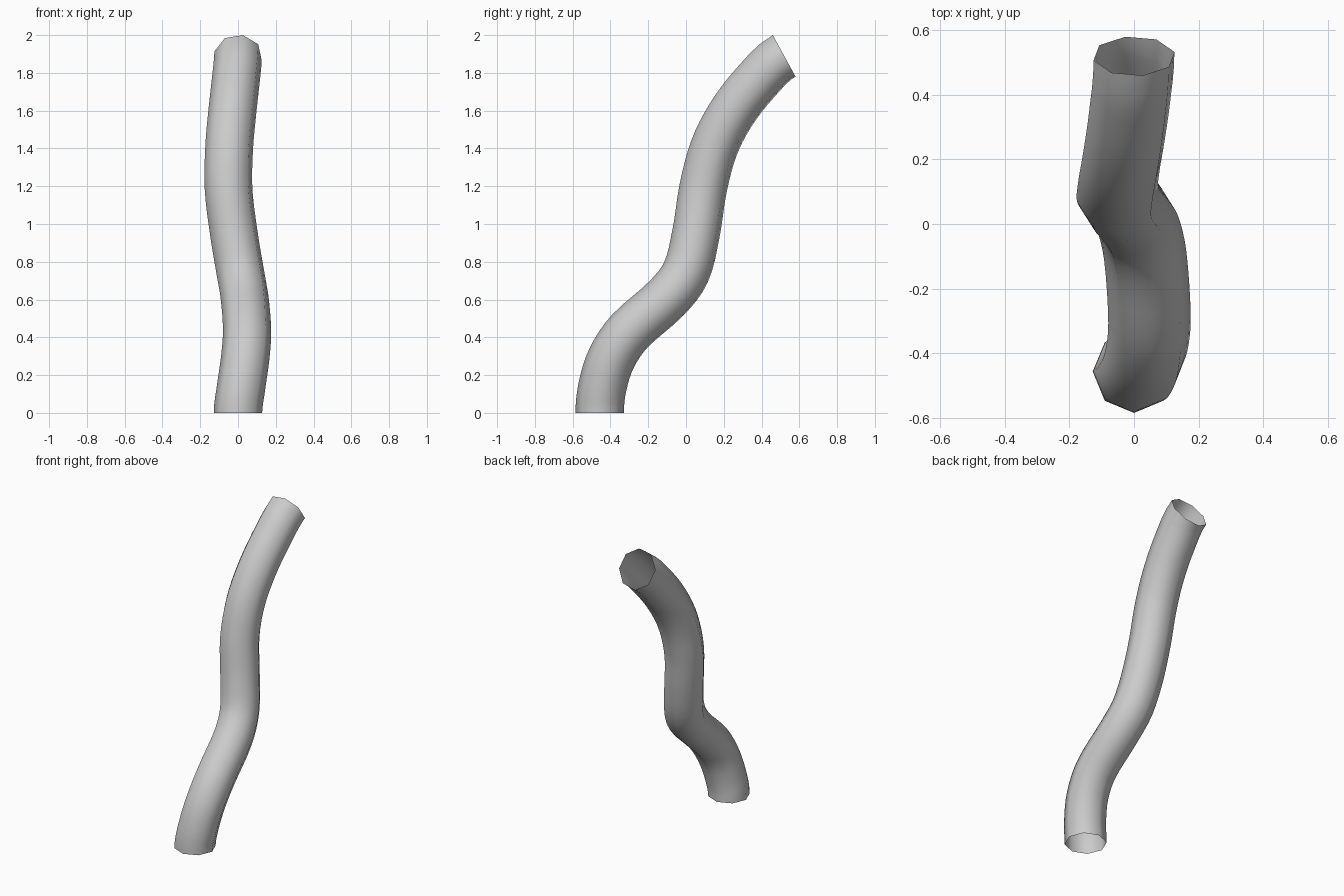
import bpy, bmesh, math
from mathutils import Vector

if "Cube" in bpy.data.objects:
    bpy.data.objects.remove(bpy.data.objects["Cube"])

RADIUS, SIDES, STEPS = 0.128, 8, 4

# Centre line of the tube
path = [Vector(p) for p in [
    (0, -.457, 0), (.017, -.442, .14), (.038, -.394, .29), (.048, -.30, .43),
    (.035, -.10, .61), (.012, 0, .745), (-.022, .053, .95), (-.05, .09, 1.185),
    (-.047, .147, 1.40), (-.032, .235, 1.575), (-.014, .36, 1.74), (0, .52, 1.89)]]
start_dir, end_dir = Vector((0, 0, 1)), Vector((0, .88, .48)).normalized()


def tangents(pts):
    """Catmull-Rom style unit directions with fixed ends."""
    inner = [(b - a).normalized() for a, b in zip(pts, pts[2:])]
    return [start_dir] + inner + [end_dir]


def smooth_path(pts):
    dirs, out = tangents(pts), []
    for i in range(len(pts) - 1):
        a, b = pts[i], pts[i + 1]
        length = (b - a).length
        for s in range(STEPS):
            t = s / STEPS
            out.append(a * (2*t**3 - 3*t**2 + 1) + b * (3*t**2 - 2*t**3)
                       + dirs[i] * length * (t**3 - 2*t**2 + t)
                       + dirs[i + 1] * length * (t**3 - t**2))
    return out + [pts[-1]]


# Sweep an octagon along the path without twisting; both ends stay open
bm = bmesh.new()
centres = smooth_path(path)
side, previous, rings = Vector((1, 0, 0)), start_dir, []
for c, d in zip(centres, tangents(centres)):
    side = previous.rotation_difference(d) @ side
    side = (side - d * side.dot(d)).normalized()
    up, previous = d.cross(side), d
    rings.append([bm.verts.new(c + RADIUS * (side * math.cos(a) + up * math.sin(a)))
                  for a in (2 * math.pi * k / SIDES for k in range(SIDES))])
for lo, hi in zip(rings, rings[1:]):
    for k in range(SIDES):
        n = (k + 1) % SIDES
        bm.faces.new((lo[k], lo[n], hi[n], hi[k])).smooth = True

mesh = bpy.data.meshes.new("bent_tube")
bm.to_mesh(mesh)
bm.free()
tube = bpy.data.objects.new("bent_tube", mesh)
bpy.context.collection.objects.link(tube)
